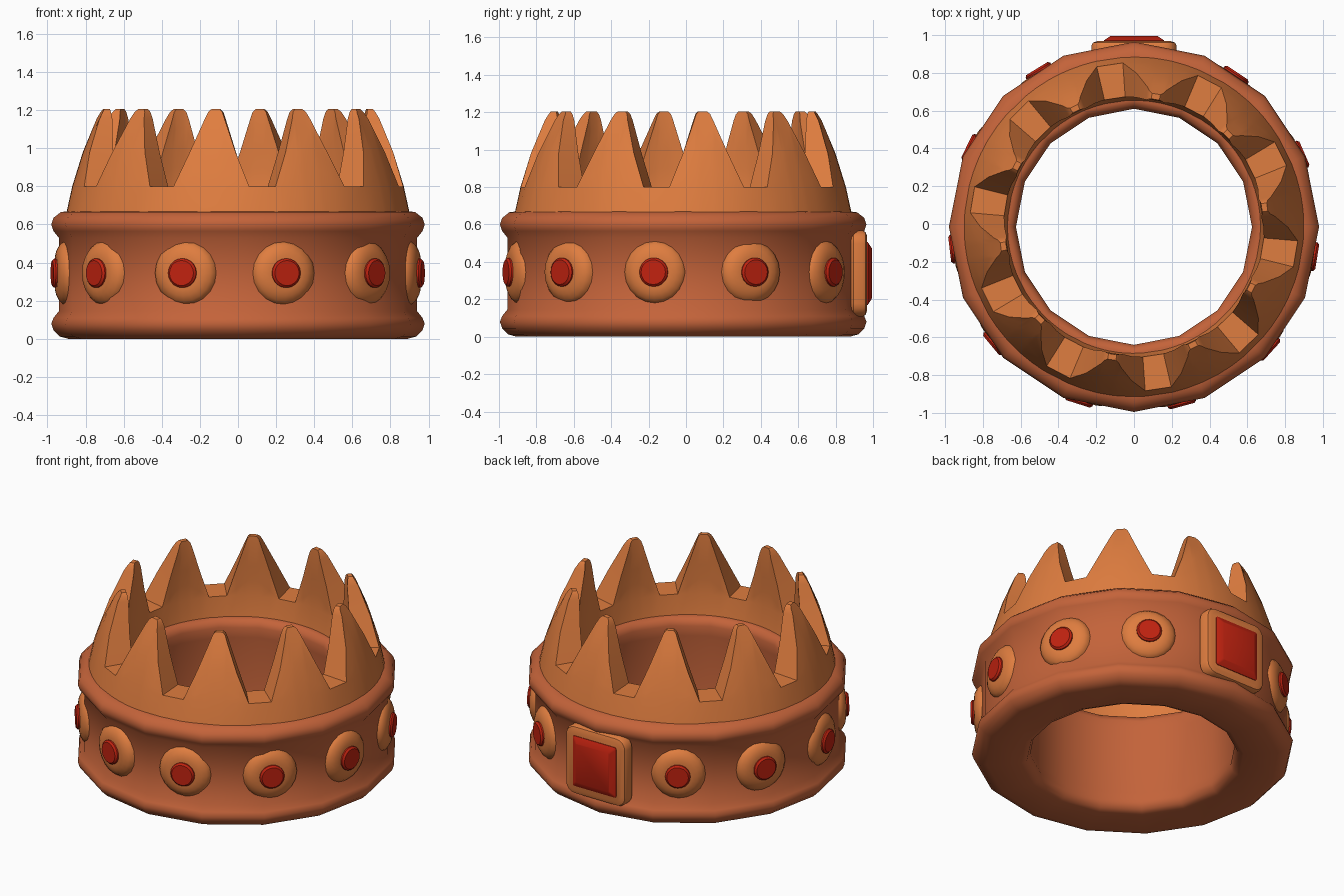
import bpy, bmesh, math
from mathutils import Vector

if "Cube" in bpy.data.objects:
    bpy.data.objects.remove(bpy.data.objects["Cube"])

CY = -0.015          # ring centre in y
R = math.radians


def material(name, col):
    m = bpy.data.materials.new(name)
    m.diffuse_color = (*col, 1)
    m.use_nodes = True
    m.node_tree.nodes["Principled BSDF"].inputs["Base Color"].default_value = m.diffuse_color
    return m


GOLD = material("light_copper", (0.74, 0.205, 0.05))
BAND = material("dark_copper", (0.55, 0.125, 0.042))
RED = material("red_gem", (0.53, 0.016, 0.005))


def finish(name, bm, mat, angle=40):
    bmesh.ops.remove_doubles(bm, verts=bm.verts[:], dist=0.0005)
    bmesh.ops.recalc_face_normals(bm, faces=bm.faces[:])
    me = bpy.data.meshes.new(name)
    bm.to_mesh(me)
    bm.free()
    me.materials.append(mat)
    ob = bpy.data.objects.new(name, me)
    bpy.context.collection.objects.link(ob)
    bpy.ops.object.select_all(action='DESELECT')
    ob.select_set(True)
    bpy.context.view_layer.objects.active = ob
    bpy.ops.object.shade_smooth_by_angle(angle=R(angle))
    return ob


def polar(a, r, z):
    """Angle in degrees from the front (-y) towards +x."""
    return Vector((r * math.sin(R(a)), CY - r * math.cos(R(a)), z))


def bridge(bm, loops, closed=False):
    """Quads between successive rings of points."""
    vs = [[bm.verts.new(p) for p in lp] for lp in loops]
    n = len(vs[0])
    pairs = list(zip(vs, vs[1:])) + ([(vs[-1], vs[0])] if closed else [])
    for a, b in pairs:
        for i in range(n):
            j = (i + 1) % n
            bm.faces.new((a[i], a[j], b[j], b[i]))
    return vs


def lerp_table(t, z):
    for (z0, r0), (z1, r1) in zip(t, t[1:]):
        if z <= z1:
            return r0 + (r1 - r0) * (z - z0) / (z1 - z0)
    return t[-1][1]


# band: 16-sided lathe with two swollen rims
profile = [(0.89, 0), (0.935, 0.012), (0.968, 0.045), (0.98, 0.08), (0.968, 0.11),
           (0.94, 0.145), (0.94, 0.53), (0.968, 0.565), (0.98, 0.60), (0.968, 0.635),
           (0.93, 0.665), (0.89, 0.67), (0.67, 0.67), (0.645, 0.66), (0.625, 0.62),
           (0.635, 0.55), (0.635, 0.12), (0.625, 0.06), (0.645, 0.015), (0.68, 0)]
bm = bmesh.new()
bridge(bm, [[polar(i * 22.5, r, z) for i in range(16)] for r, z in profile], True)
finish("band", bm, BAND, 50)

# spiked crown wall: ten tapering points
outer = [(0.64, 0.905), (0.80, 0.87), (1.0, 0.808), (1.17, 0.738), (1.21, 0.71)]
inner = [(0.64, 0.665), (0.80, 0.69), (1.0, 0.685), (1.17, 0.675), (1.21, 0.685)]
spike = [(-13.4, 0.80), (-8.6, 0.98), (-4.0, 1.155), (-3.0, 1.19), (-1.8, 1.205),
         (1.8, 1.205), (3.0, 1.19), (4.0, 1.155), (8.6, 0.98), (13.4, 0.80)]
cols = [(-9.5 + 36 * k + a, z) for k in range(10) for a, z in spike]
rows = [0, 0.25, 0.5, 0.75, 1]


def wall(table, fs):
    loops = [[polar(a, lerp_table(table, 0.64), 0.64) for a, _ in cols]]
    for f in fs:
        zs = [(a, 0.8 + (zt - 0.8) * f) for a, zt in cols]
        loops.append([polar(a, lerp_table(table, z), z) for a, z in zs])
    return loops


bm = bmesh.new()
bridge(bm, wall(outer, rows) + wall(inner, rows)[::-1], True)
finish("crown_points", bm, GOLD, 42)


# round settings and gems
def round_stud(name, a, prof, mat, n):
    out = polar(a, 1, 0) - Vector((0, CY, 0))
    side = Vector((-out.y, out.x, 0))
    up = Vector((0, 0, 1))
    bm = bmesh.new()
    base = Vector((0, CY, 0.345))
    loops = [[base + out * d + (side * math.cos(t) + up * math.sin(t)) * r
              for t in [2 * math.pi * i / n for i in range(n)]] for r, d in prof]
    vs = bridge(bm, loops)
    bm.faces.new(vs[-1])
    bm.faces.new(vs[0][::-1])
    finish(name, bm, mat)


for k in range(1, 11):
    a = 180 - 1.2 + k * 360 / 11
    round_stud(f"round_setting_{k}", a, [(0.172, 0.89), (0.165, 0.922), (0.148, 0.942),
               (0.12, 0.957), (0.09, 0.963)], GOLD, 20)
    round_stud(f"round_gem_{k}", a, [(0.077, 0.94), (0.077, 0.972), (0.066, 0.983)], RED, 20)


# square setting and gem at the back
def plate(name, layers, mat):
    bm = bmesh.new()
    loops = []
    for hx, hz, c, y in layers:
        lp = []
        for q, (sx, sz) in enumerate([(1, 1), (-1, 1), (-1, -1), (1, -1)]):
            for s in range(5):
                t = R(90 * q + 22.5 * s)
                lp.append(Vector((sx * (hx - c) + c * math.cos(t), y,
                                  0.338 + sz * (hz - c) + c * math.sin(t))))
        loops.append(lp)
    vs = bridge(bm, loops)
    bm.faces.new(vs[-1])
    bm.faces.new(vs[0][::-1])
    finish(name, bm, mat)


plate("square_setting", [(0.21, 0.215, 0.06, 0.88), (0.225, 0.23, 0.07, 0.895),
      (0.225, 0.23, 0.07, 0.945), (0.217, 0.222, 0.062, 0.96), (0.195, 0.20, 0.05, 0.968)], GOLD)
plate("square_gem", [(0.16, 0.168, 0.012, 0.95), (0.16, 0.168, 0.012, 0.972),
      (0.125, 0.132, 0.01, 0.995)], RED)
